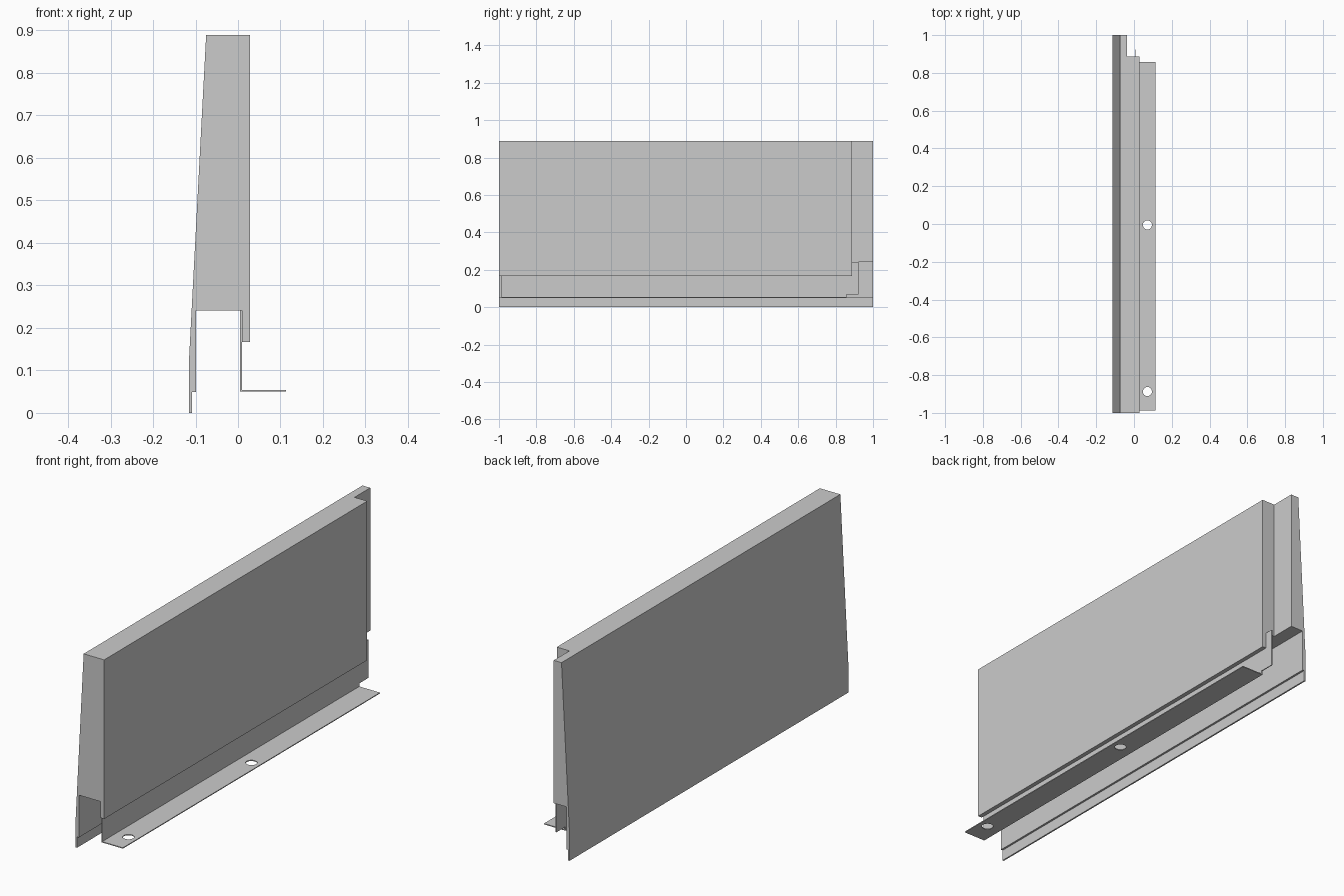
import bpy, bmesh
from mathutils import Matrix

if "Cube" in bpy.data.objects:
    bpy.data.objects.remove(bpy.data.objects["Cube"])


def extrude_profile(name, points, y0, y1):
    """Extrude an x-z outline along y into a closed solid."""
    bm = bmesh.new()
    face = bm.faces.new([bm.verts.new((x, y0, z)) for x, z in points])
    new = bmesh.ops.extrude_face_region(bm, geom=[face])["geom"]
    moved = [v for v in new if isinstance(v, bmesh.types.BMVert)]
    bmesh.ops.translate(bm, verts=moved, vec=(0, y1 - y0, 0))
    bmesh.ops.recalc_face_normals(bm, faces=bm.faces[:])
    mesh = bpy.data.meshes.new(name)
    bm.to_mesh(mesh)
    bm.free()
    obj = bpy.data.objects.new(name, mesh)
    bpy.context.collection.objects.link(obj)
    return obj


def box(name, x0, x1, y0, y1, z0, z1):
    return extrude_profile(name, [(x0, z0), (x1, z0), (x1, z1), (x0, z1)], y0, y1)


def hole_cutter(x, y, z, radius):
    bm = bmesh.new()
    bmesh.ops.create_cone(bm, cap_ends=True, segments=32, radius1=radius,
                          radius2=radius, depth=0.05,
                          matrix=Matrix.Translation((x, y, z)))
    mesh = bpy.data.meshes.new("hole_cutter")
    bm.to_mesh(mesh)
    bm.free()
    obj = bpy.data.objects.new("hole_cutter", mesh)
    bpy.context.collection.objects.link(obj)
    return obj


def cut(target, cutter):
    """Subtract the cutter, then discard it."""
    cutter.hide_render = True
    mod = target.modifiers.new("cut", "BOOLEAN")
    mod.operation = "DIFFERENCE"
    mod.solver = "EXACT"
    mod.object = cutter
    bpy.context.view_layer.objects.active = target
    bpy.ops.object.modifier_apply(modifier=mod.name)
    bpy.data.objects.remove(cutter)


# Tapered panel with a hollow underside and a thin drip lip
panel = extrude_profile("panel", [
    (-0.115, 0.0), (-0.108, 0.0), (-0.108, 0.049), (-0.099, 0.049),
    (-0.099, 0.241), (0.009, 0.241), (0.009, 0.167), (0.028, 0.167),
    (0.028, 0.889), (-0.075, 0.889), (-0.115, 0.13)], -1, 1)

# Full-height rebate at the far end
cut(panel, box("rebate_cutter", -0.036, 0.2, 0.887, 1.1, 0.1, 1.0))

# L-shaped mounting bracket
bracket = extrude_profile("mounting_bracket", [
    (0.005, 0.05), (0.113, 0.05), (0.113, 0.054), (0.009, 0.054),
    (0.009, 0.241), (0.005, 0.241)], -0.987, 0.923)

# Notch at the far end of the foot, and two screw holes
cut(bracket, box("notch_cutter", -0.05, 0.2, 0.857, 1.1, 0.0, 0.068))
for y in (-0.005, -0.887):
    cut(bracket, hole_cutter(0.071, y, 0.052, 0.024))
